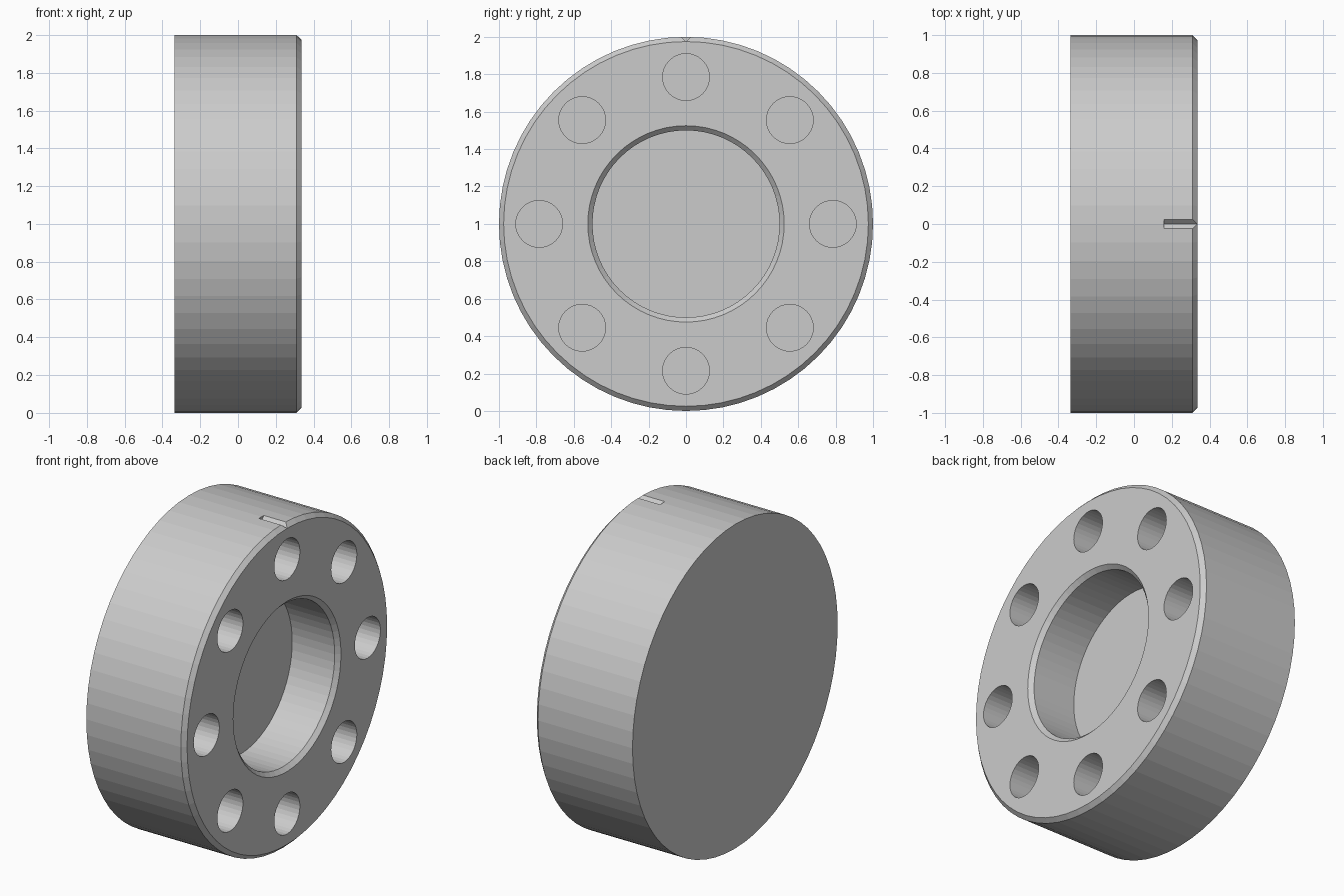
import bpy, bmesh
from math import cos, sin, pi

if "Cube" in bpy.data.objects:
    bpy.data.objects.remove(bpy.data.objects["Cube"])

HALF, CH, FLOOR = 0.335, 0.025, 0.02   # half thickness, chamfer, pocket floor x
SIDES = 64


def lathe(bm, profile, sides, cy=0.0, cz=0.0):
    """Closed solid turned about an x-parallel axis; profile is (x, radius)."""
    rings = [[bm.verts.new((x, cy + r * sin(2 * pi * i / sides), cz + r * cos(2 * pi * i / sides)))
              for i in range(sides)] for x, r in profile]
    for a, b in zip(rings, rings[1:]):
        for i in range(sides):
            j = (i + 1) % sides
            bm.faces.new((a[i], a[j], b[j], b[i]))
    bm.faces.new(rings[0])
    bm.faces.new(rings[-1])


def make_object(name, bm):
    bmesh.ops.recalc_face_normals(bm, faces=bm.faces)
    mesh = bpy.data.meshes.new(name)
    bm.to_mesh(mesh)
    bm.free()
    obj = bpy.data.objects.new(name, mesh)
    bpy.context.collection.objects.link(obj)
    return obj


# Flange disc with chamfered rim and central blind pocket
bm = bmesh.new()
lathe(bm, [(-HALF, 1), (HALF - CH, 1), (HALF, 1 - CH),
           (HALF, 0.5 + CH), (HALF - CH, 0.5), (FLOOR, 0.5)], SIDES, cz=1)
flange = make_object("flange_disc", bm)

# Cutter: ring of eight blind bolt holes
bm = bmesh.new()
for k in range(8):
    a = k * pi / 4
    lathe(bm, [(FLOOR, 0.125), (HALF + 0.1, 0.125)], 32,
          0.785 * sin(a), 1 + 0.785 * cos(a))
holes = make_object("bolt_hole_cutter", bm)

# Cutter: V-shaped index notch on top of the rim
bm = bmesh.new()
section = [(0, 2 - CH), (0.05, 2 + CH), (-0.05, 2 + CH)]
back, front = [[bm.verts.new((x, y, z)) for y, z in section] for x in (0.16, HALF + 0.1)]
bm.faces.new(back)
bm.faces.new(front)
for i in range(3):
    j = (i + 1) % 3
    bm.faces.new((back[i], back[j], front[j], front[i]))
notch = make_object("notch_cutter", bm)

# Cut the disc
for cutter in (holes, notch):
    cutter.hide_render = True
    cutter.hide_set(True)
    mod = flange.modifiers.new(cutter.name, 'BOOLEAN')
    mod.operation = 'DIFFERENCE'
    mod.solver = 'EXACT'
    mod.object = cutter
